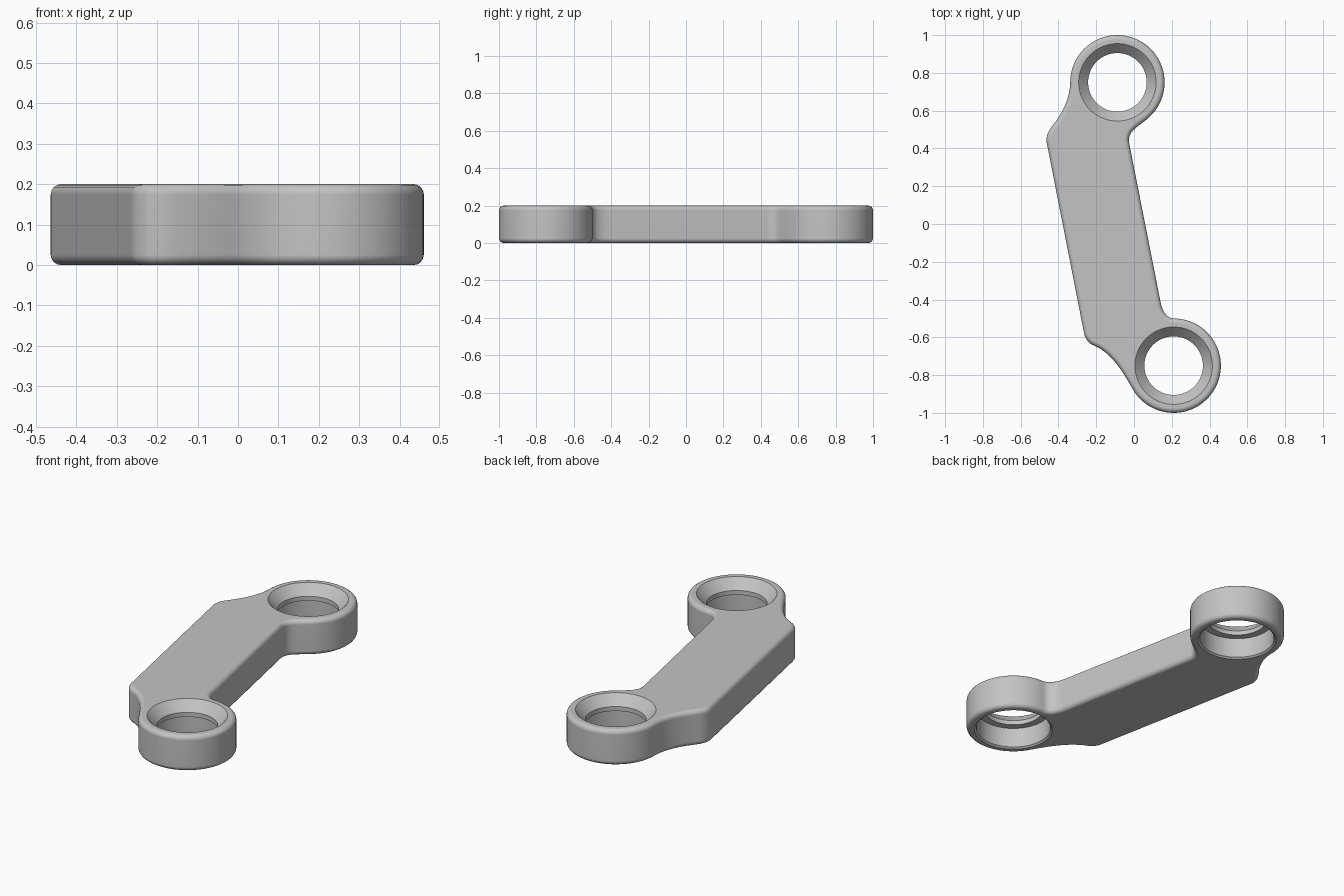
import bpy, bmesh, math
from mathutils import Vector
from mathutils.geometry import interpolate_bezier

if "Cube" in bpy.data.objects:
    bpy.data.objects.remove(bpy.data.objects["Cube"], do_unlink=True)

HEIGHT, RING_R = 0.2, 0.25
UPPER, LOWER = (-0.088, 0.75), (0.21, -0.75)

grey = bpy.data.materials.new("plain grey")
grey.use_nodes = True
grey.diffuse_color = (0.55, 0.55, 0.55, 1)
grey.node_tree.nodes["Principled BSDF"].inputs["Base Color"].default_value = (0.55, 0.55, 0.55, 1)


def make_object(name, bm):
    bmesh.ops.recalc_face_normals(bm, faces=bm.faces)
    mesh = bpy.data.meshes.new(name)
    bm.to_mesh(mesh)
    bm.free()
    mesh.materials.append(grey)
    obj = bpy.data.objects.new(name, mesh)
    bpy.context.collection.objects.link(obj)
    return obj


def arc(centre, start, end, count=56):
    angles = [math.radians(start + (end - start) * i / count) for i in range(count + 1)]
    return [Vector((centre[0] + RING_R * math.cos(a), centre[1] + RING_R * math.sin(a), 0))
            for a in angles]


def blend(start, c1, c2, end, count=10):
    pts = [Vector((p[0], p[1], 0)) for p in (start, c1, c2, end)]
    return interpolate_bezier(*pts, count)


# Outline of the arm, anticlockwise from the upper ring
upper = arc(UPPER, -48, 176)
lower = arc(LOWER, 212, 450)
outline = upper
outline += blend(upper[-1], (-0.335, 0.67), (-0.375, 0.59), (-0.44, 0.51), 14)[1:]
outline += blend((-0.44, 0.51), (-0.46, 0.48), (-0.467, 0.455), (-0.462, 0.43))[1:]
outline += blend((-0.265, -0.575), (-0.26, -0.605), (-0.245, -0.625), (-0.22, -0.64))
outline += blend((-0.22, -0.64), (-0.11, -0.68), (-0.045, -0.81), lower[0], 14)[1:-1]
outline += lower
outline += blend(lower[-1], (0.17, -0.5), (0.148, -0.455), (0.14, -0.41))[1:]
outline += blend((-0.026, 0.43), (-0.036, 0.495), (0.02, 0.51), upper[0])[:-1]

# Solid link arm with rounded top and bottom rims
bm = bmesh.new()
base = bm.faces.new([bm.verts.new(p) for p in outline])
extruded = bmesh.ops.extrude_face_region(bm, geom=[base], use_keep_orig=True)
bmesh.ops.translate(bm, vec=(0, 0, HEIGHT),
                    verts=[g for g in extruded["geom"] if isinstance(g, bmesh.types.BMVert)])
bmesh.ops.recalc_face_normals(bm, faces=bm.faces)
rims = [e for e in bm.edges if abs(e.verts[0].co.z - e.verts[1].co.z) < 0.01]
bmesh.ops.bevel(bm, geom=rims, offset=0.025, segments=4, profile=0.5, affect='EDGES')
arm = make_object("link_arm", bm)

# Stepped bore: wide from below, narrow lip, countersunk from above
BORE = [(0.208, -0.02), (0.208, 0), (0.198, 0.008), (0.195, 0.02), (0.195, 0.12),
        (0.155, 0.12), (0.155, 0.145), (0.205, 0.2), (0.205, 0.24)]


def bore_cutter(name, centre, sides=72):
    bm = bmesh.new()
    rings = []
    for r, z in BORE:
        rings.append([bm.verts.new((centre[0] + r * math.cos(math.tau * i / sides),
                                    centre[1] + r * math.sin(math.tau * i / sides), z))
                      for i in range(sides)])
    for a, b in zip(rings, rings[1:]):
        for i in range(sides):
            j = (i + 1) % sides
            bm.faces.new((a[i], a[j], b[j], b[i]))
    bm.faces.new(rings[0])
    bm.faces.new(rings[-1])
    cutter = make_object(name, bm)
    cutter.hide_render = True
    return cutter


bpy.context.view_layer.objects.active = arm
arm.select_set(True)
for name, centre in (("upper_bore_cutter", UPPER), ("lower_bore_cutter", LOWER)):
    cutter = bore_cutter(name, centre)
    cut = arm.modifiers.new(name, 'BOOLEAN')
    cut.operation, cut.solver, cut.object = 'DIFFERENCE', 'EXACT', cutter
    bpy.ops.object.modifier_apply(modifier=name)
    bpy.data.objects.remove(cutter, do_unlink=True)

# Smooth curved walls, keep the bore edges crisp and the flats flat
bpy.ops.object.shade_smooth_by_angle(angle=math.radians(30))
flats = arm.modifiers.new("flat_normals", 'WEIGHTED_NORMAL')
flats.keep_sharp = True
